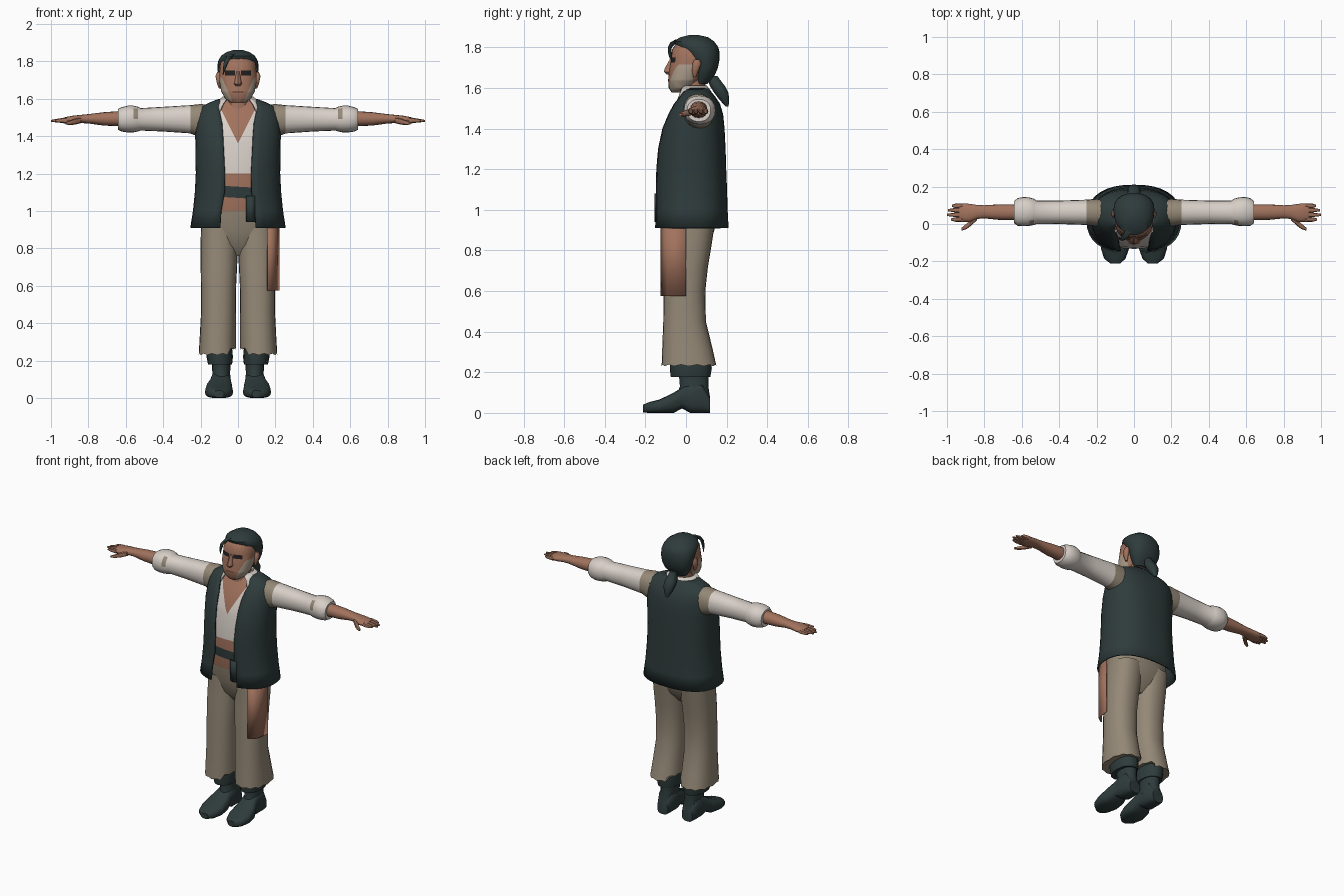
import bpy, bmesh, math
from mathutils import Vector


def material(name, r, g, b):
    m = bpy.data.materials.new(name)
    m.diffuse_color = (r, g, b, 1)
    return m


DARK = material("dark_green_cloth", 0.028, 0.044, 0.044)
WHITE = material("off_white_linen", 0.68, 0.62, 0.57)
TAN = material("tan_trouser", 0.30, 0.25, 0.185)
SKIN = material("skin", 0.36, 0.17, 0.11)
STUBBLE = material("grey_stubble", 0.42, 0.34, 0.26)
BROWN = material("brown_lip", 0.20, 0.085, 0.06)
BLACK = material("eye_black", 0.015, 0.013, 0.013)


def sym(z, hx, yf, yb):
    return (z, -hx, hx, yf, yb)


def ring_points(axis, ring, n, e, gap=None):
    """Rounded cross-section; gap leaves an opening of that half width at the front."""
    p, u0, u1, v0, v1 = ring
    cu, cv, hu, hv = (u0 + u1) / 2, (v0 + v1) / 2, (u1 - u0) / 2, (v1 - v0) / 2
    t0 = 0 if gap is None else math.asin(min(1, gap / hu) ** (e / 2))
    pts = []
    for i in range(n):
        t = 2 * math.pi * i / n if gap is None else t0 + (2 * math.pi - 2 * t0) * i / (n - 1)
        s, c = math.sin(t), -math.cos(t)
        u = cu + hu * math.copysign(abs(s) ** (2 / e), s)
        v = cv + hv * math.copysign(abs(c) ** (2 / e), c)
        pts.append({'x': (p, u, v), 'y': (u, p, v), 'z': (u, v, p)}[axis])
    return pts


def loft(axis, rings, n=20, e=2.2, side=1, gaps=None):
    bm = bmesh.new()
    loops = []
    for k, r in enumerate(rings):
        pts = ring_points(axis, r, n, e, gaps[k] if gaps else None)
        loops.append([bm.verts.new((x * side, y, z)) for x, y, z in pts])
    for a, b in zip(loops, loops[1:]):
        for i in range(n - 1 if gaps else n):
            j = (i + 1) % n
            bm.faces.new((a[i], a[j], b[j], b[i]))
    if not gaps:
        bm.faces.new(loops[0])
        bm.faces.new(loops[-1])
    return bm


def cut(bm, co, no):
    bmesh.ops.bisect_plane(bm, geom=bm.verts[:] + bm.edges[:] + bm.faces[:],
                           plane_co=Vector(co), plane_no=Vector(no))


def finish(name, bm, mats, rule=None, thick=0):
    mats = mats if isinstance(mats, list) else [mats]
    bmesh.ops.recalc_face_normals(bm, faces=bm.faces)
    if rule:
        for f in bm.faces:
            f.material_index = mats.index(rule(f.calc_center_median()))
    me = bpy.data.meshes.new(name)
    bm.to_mesh(me)
    bm.free()
    for m in mats:
        me.materials.append(m)
    ob = bpy.data.objects.new(name, me)
    bpy.context.collection.objects.link(ob)
    if thick:
        mod = ob.modifiers.new("thickness", 'SOLIDIFY')
        mod.thickness, mod.offset = thick, 0
    return ob


# Torso: trouser seat, bare belly, belt, shirt and V neckline
bm = loft('z', [sym(*r) for r in [
    (.76, .05, -.04, .06), (.82, .17, -.085, .11), (.90, .195, -.105, .14), (1.0, .2, -.128, .15),
    (1.1, .2, -.133, .16), (1.2, .2, -.133, .165), (1.3, .2, -.125, .165), (1.4, .2, -.107, .16),
    (1.5, .19, -.062, .145), (1.55, .165, -.03, .12), (1.58, .1, -.015, .1), (1.6, .06, .0, .08)]], 28, 2.4)
for z in (1.07, 1.13, 1.36):
    cut(bm, (0, 0, z), (0.06, 0, 1))
for s in (-1, 1):
    cut(bm, (0, 0, 1.36), (s, 0, -0.5))


def torso_rule(c):
    z = c.z + 0.06 * c.x
    if c.z < 1.0:
        return TAN
    if z < 1.07:
        return SKIN
    if z < 1.13:
        return DARK
    if c.z < 1.2:
        return SKIN
    return SKIN if c.y < 0.03 and abs(c.x) < (c.z - 1.36) * 0.5 else WHITE


finish("torso", bm, [TAN, SKIN, DARK, WHITE], torso_rule)

# Open vest
vest = [(.91, .25, -.155, .205, .095), (1.0, .236, -.15, .2, .09), (1.1, .226, -.148, .197, .072),
        (1.2, .221, -.146, .193, .07), (1.3, .222, -.138, .19, .075), (1.4, .224, -.117, .185, .08),
        (1.47, .222, -.088, .178, .085), (1.52, .215, -.062, .163, .095), (1.555, .195, -.036, .14, .105),
        (1.58, .14, -.022, .12, .095), (1.595, .1, -.01, .11, .08)]
finish("vest", loft('z', [sym(*r[:4]) for r in vest], 33, 2.4, gaps=[r[4] for r in vest]), DARK, thick=.01)

# Shirt collar
collar = [(1.535, .145, -.062, .135, .095), (1.575, .118, -.045, .122, .078), (1.61, .078, -.032, .1, .05)]
finish("collar", loft('z', [sym(*r[:4]) for r in collar], 25, 2.2, gaps=[r[4] for r in collar]), WHITE, thick=.008)


def strip(name, pts, z0, z1, mat):
    bm = bmesh.new()
    rows = [[bm.verts.new((x, y, z)) for x, y in pts] for z in (z0, z1)]
    for i in range(len(pts) - 1):
        bm.faces.new((rows[0][i], rows[0][i + 1], rows[1][i + 1], rows[1][i]))
    finish(name, bm, mat, thick=.008)


# Hanging cloth on the hip and loose belt end
strip("hip_cloth", [(.157, -.122), (.2, -.092), (.218, 0)], .575, .96, SKIN)
strip("belt_end", [(.045, -.142), (.068, -.15), (.09, -.145)], .94, 1.08, DARK)

# Neck
finish("neck", loft('z', [sym(1.5, .07, -.035, .1), sym(1.57, .062, -.03, .09), sym(1.66, .06, -.02, .1)]), SKIN)

# Head with painted eyes, lips and stubble
bm = loft('z', [sym(*r) for r in [
    (1.578, .035, -.07, -.02), (1.6, .068, -.085, .03), (1.64, .09, -.088, .07), (1.69, .1, -.083, .1),
    (1.74, .1, -.074, .12), (1.79, .095, -.069, .125), (1.825, .075, -.045, .11), (1.845, .03, 0, .07)]], 28, 2.3)
for z in (1.632, 1.642, 1.715, 1.725, 1.75):
    cut(bm, (0, 0, z), (0, 0, 1))
for s in (-1, 1):
    for x in (.016, .03, .07):
        cut(bm, (s * x, 0, 0), (1, 0, 0))
    cut(bm, (s * .035, 0, 1.6), (s, 0, -.45))
cut(bm, (0, .035, 0), (0, 1, 0))


def head_rule(c):
    ax = abs(c.x)
    if c.y < .0 and 1.725 < c.z < 1.75 and .016 < ax < .07:
        return BLACK
    if c.y < -.03 and 1.632 < c.z < 1.642 and ax < .03:
        return BROWN
    if c.y < .035 and c.z < 1.715 and ax > .035 + (c.z - 1.6) * .45:
        return STUBBLE
    return SKIN


finish("head", bm, [SKIN, STUBBLE, BROWN, BLACK], head_rule)
finish("nose", loft('z', [sym(1.668, .014, -.096, -.05), sym(1.68, .022, -.108, -.05),
                          sym(1.695, .018, -.106, -.05), sym(1.745, .009, -.078, -.05)], 10), SKIN)

# Swept-back hair, ponytail and loose forelock
finish("hair", loft('z', [sym(*r) for r in [
    (1.62, .055, .045, .105), (1.66, .085, .04, .14), (1.7, .1, .035, .157), (1.74, .108, .01, .165),
    (1.78, .11, -.02, .165), (1.805, .105, -.05, .157), (1.83, .09, -.058, .138),
    (1.85, .06, -.03, .11), (1.862, .02, .02, .06)]], 24), DARK)
finish("ponytail", loft('z', [sym(*r) for r in [
    (1.51, .008, .195, .21), (1.54, .025, .167, .212), (1.575, .036, .14, .21), (1.61, .036, .118, .192),
    (1.635, .025, .11, .172), (1.66, .02, .1, .155)]], 12), DARK)
finish("forelock", loft('z', [
    (1.73, -.082, -.078, -.074, -.07), (1.765, -.08, -.065, -.087, -.072), (1.8, -.075, -.05, -.09, -.07),
    (1.825, -.06, -.03, -.078, -.045), (1.84, -.045, -.015, -.05, -.02)], 8), DARK)

for side, label in ((1, "left_"), (-1, "right_")):
    # Ears
    finish(label + "ear", loft('z', [
        (1.655, .09, .102, .035, .05), (1.68, .09, .113, .03, .06), (1.72, .09, .121, .032, .075),
        (1.742, .09, .112, .042, .068)], 10, side=side), SKIN)

    # Sleeves with torn patches and rolled cuffs
    finish(label + "sleeve", loft('x', [
        (.13, -.01, .13, 1.39, 1.565), (.2, -.015, .135, 1.392, 1.572), (.255, -.005, .13, 1.415, 1.566),
        (.4, 0, .125, 1.425, 1.557), (.52, 0, .125, 1.43, 1.55), (.535, -.005, .135, 1.425, 1.558),
        (.56, -.01, .142, 1.42, 1.563), (.59, -.012, .145, 1.42, 1.563), (.622, -.01, .138, 1.425, 1.555),
        (.642, .005, .122, 1.435, 1.545)], 20, side=side), [WHITE, TAN],
        lambda c: TAN if abs(c.x) < .255 or (.53 < abs(c.x) < .56 and 1.49 < c.z < 1.545 and c.y < .06) else WHITE)

    # Forearms, palms, fingers and thumbs
    finish(label + "forearm", loft('x', [
        (.62, .02, .105, 1.452, 1.535), (.72, .022, .105, 1.457, 1.528), (.8, .03, .1, 1.468, 1.518),
        (.84, .027, .102, 1.47, 1.514), (.88, .01, .108, 1.466, 1.51), (.92, .012, .11, 1.466, 1.503),
        (.935, .02, .105, 1.47, 1.498)], 16, side=side), SKIN)
    for name, y, tip in (("index", .024, .978), ("middle", .049, 1.0), ("ring", .074, .995), ("little", .097, .972)):
        finish(label + name + "_finger", loft('x', [
            (.915, y - .013, y + .013, 1.47, 1.5), (.955, y - .012, y + .012, 1.472, 1.495),
            (tip, y - .006, y + .006, 1.477, 1.487)], 8, side=side), SKIN)
    finish(label + "thumb", loft('x', [
        (.84, .02, .05, 1.47, 1.5), (.87, -.008, .03, 1.462, 1.495), (.895, -.027, .002, 1.46, 1.485),
        (.922, -.036, -.02, 1.462, 1.475)], 8, side=side), SKIN)

    # Trouser legs with a ragged hem
    bm = loft('z', [
        (.23, .012, .21, -.12, .15), (.32, .012, .205, -.117, .13), (.45, .012, .198, -.112, .098),
        (.6, .01, .198, -.11, .095), (.72, .004, .2, -.106, .108), (.82, 0, .2, -.1, .125),
        (.92, 0, .198, -.1, .14)], 24, 2.3, side)
    for i, v in enumerate([v for v in bm.verts if v.co.z < .235]):
        v.co.z += (.03 if abs(v.co.x) < .05 else 0) + (.008 if i % 2 else 0)
    finish(label + "trouser_leg", bm, TAN)

    # Boots: foot, ankle shaft and folded cuff
    finish(label + "boot_foot", loft('y', [
        (-.212, .075, .125, .003, .04), (-.185, .045, .16, 0, .052), (-.13, .026, .177, 0, .066),
        (-.06, .03, .168, 0, .1), (-.02, .038, .15, .022, .125), (.02, .037, .145, 0, .15),
        (.08, .037, .145, 0, .15), (.118, .052, .13, 0, .08)], 16, 3, side), DARK)
    finish(label + "boot_shaft", loft('z', [
        (.08, .037, .145, -.05, .118), (.13, .042, .137, -.03, .11), (.19, .04, .14, -.035, .112)],
        16, side=side), DARK)
    finish(label + "boot_cuff", loft('z', [
        (.178, .032, .16, -.075, .12), (.22, .027, .168, -.08, .127), (.27, .032, .165, -.08, .125)],
        16, side=side), DARK)

# Smooth shading with sharp edges kept
bpy.ops.object.select_all(action='SELECT')
bpy.context.view_layer.objects.active = bpy.data.objects["torso"]
bpy.ops.object.shade_smooth_by_angle(angle=math.radians(40))
